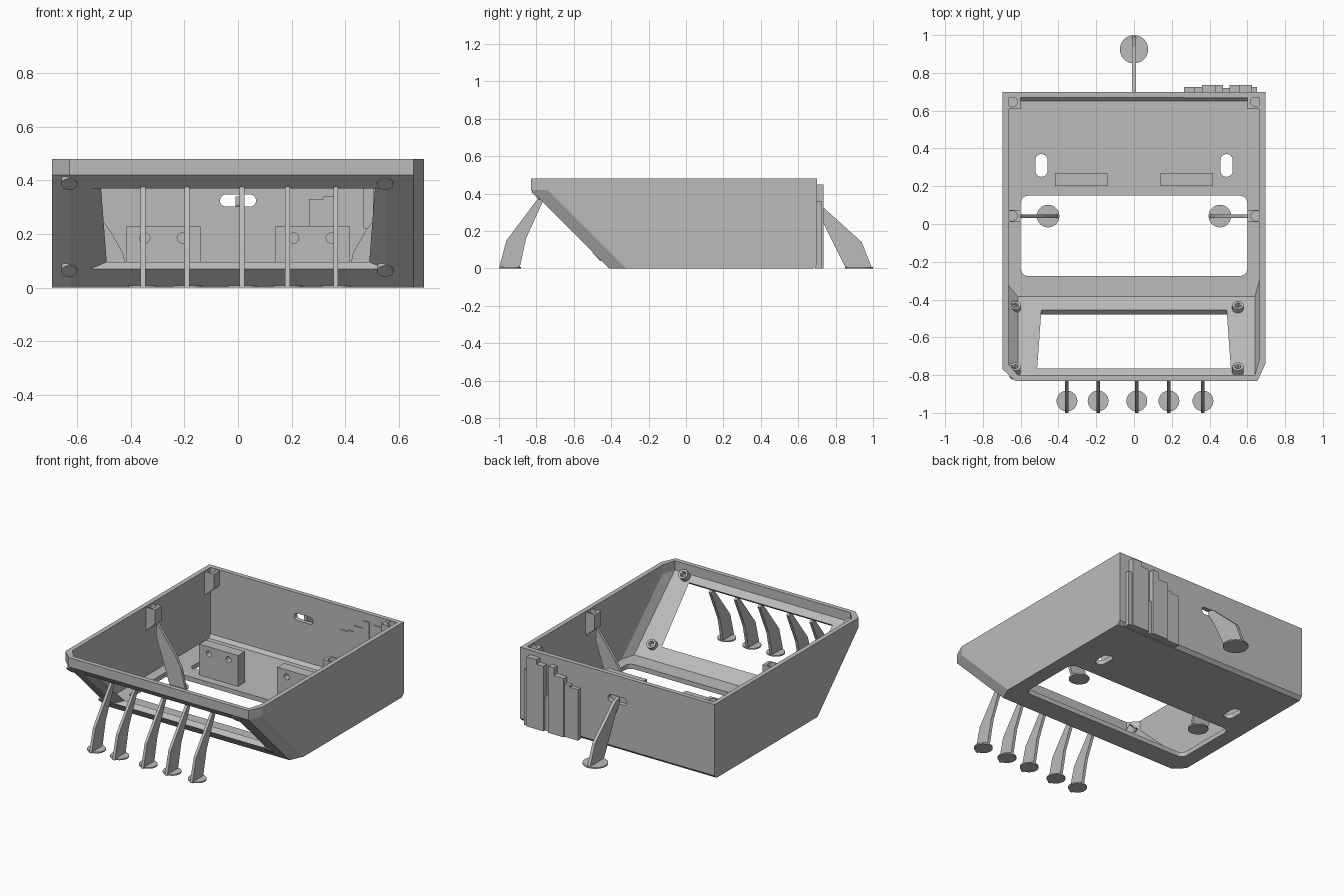
import bpy, bmesh, math
from mathutils import Vector, Matrix

if "Cube" in bpy.data.objects:
    bpy.data.objects.remove(bpy.data.objects["Cube"])

grey = bpy.data.materials.new("plain grey")
grey.diffuse_color = (0.5, 0.5, 0.5, 1)
grey.use_nodes = True
grey.node_tree.nodes["Principled BSDF"].inputs["Base Color"].default_value = grey.diffuse_color


def finish(name, bm, smooth=False):
    bmesh.ops.recalc_face_normals(bm, faces=bm.faces)
    me = bpy.data.meshes.new(name)
    bm.to_mesh(me)
    bm.free()
    me.materials.append(grey)
    ob = bpy.data.objects.new(name, me)
    bpy.context.collection.objects.link(ob)
    if smooth:
        bpy.context.view_layer.objects.active = ob
        ob.select_set(True)
        bpy.ops.object.shade_smooth_by_angle(angle=math.radians(35))
        ob.select_set(False)
    return ob


def hull(name, pts):
    bm = bmesh.new()
    for p in pts:
        bm.verts.new(p)
    bmesh.ops.convex_hull(bm, input=bm.verts)
    bmesh.ops.dissolve_limit(bm, angle_limit=0.01, verts=bm.verts, edges=bm.edges)
    return finish(name, bm)


def box(name, x0, x1, y0, y1, z0, z1):
    return hull(name, [(x, y, z) for x in (x0, x1) for y in (y0, y1) for z in (z0, z1)])


def prism(name, pts, axis, smooth=False):
    """Extrude a planar outline of 3D points along a vector."""
    bm = bmesh.new()
    a = Vector(axis)
    lo = [bm.verts.new(Vector(p) - a / 2) for p in pts]
    hi = [bm.verts.new(Vector(p) + a / 2) for p in pts]
    bm.faces.new(lo)
    bm.faces.new(hi)
    for i in range(len(pts)):
        j = (i + 1) % len(pts)
        bm.faces.new((lo[i], lo[j], hi[j], hi[i]))
    return finish(name, bm, smooth)


def rod(name, centre, r, h, direction=(0, 0, 1), seg=32):
    bm = bmesh.new()
    rot = Vector((0, 0, 1)).rotation_difference(Vector(direction)).to_matrix().to_4x4()
    bmesh.ops.create_cone(bm, cap_ends=True, segments=seg, radius1=r, radius2=r, depth=h,
                          matrix=Matrix.Translation(centre) @ rot)
    return finish(name, bm, True)


def rounded(cx, cy, hx, hy, r, n=6):
    """2D outline of a rounded rectangle."""
    out = []
    for k, (sx, sy) in enumerate(((1, 1), (-1, 1), (-1, -1), (1, -1))):
        for i in range(n + 1):
            t = math.pi / 2 * (k + i / n)
            out.append((cx + sx * (hx - r) + r * math.cos(t), cy + sy * (hy - r) + r * math.sin(t)))
    return out


def cut(target, cutters):
    for c in cutters:
        c.hide_render = True
        m = target.modifiers.new("cut", 'BOOLEAN')
        m.operation, m.object, m.solver = 'DIFFERENCE', c, 'EXACT'
    bpy.context.view_layer.objects.active = target
    for m in list(target.modifiers):
        bpy.ops.object.modifier_apply(modifier=m.name)
    for c in cutters:
        bpy.data.objects.remove(c, do_unlink=True)


# Open-topped shell with a sloped front and chamfered front corners
def shell_points(t, floor, top, shift):
    pts = []
    for z, y in ((top, -0.83 + t), (0.42, -0.83 + t), (floor, -0.41 - floor + shift)):
        pts += [(-0.63 + t * .5, y, z), (0.655 - t * .5, y, z),
                (-0.695 + t, y + 0.06, z), (0.695 - t, y + 0.09, z)]
    for x in (-0.695 + t, 0.695 - t):
        pts += [(x, 0.70 - t, top), (x, 0.70 - t, floor + 0.02), (x, 0.68 - t, floor)]
    return pts


shell = hull("enclosure_shell", shell_points(0, 0, 0.48, 0))
n_in = Vector((0, 1, 1)).normalized()     # inward direction of the sloped wall
cutters = [hull("cavity", shell_points(0.03, 0.03, 0.55, 0.055))]
cutters.append(prism("floor_opening", [(x, y, 0) for x, y in rounded(0, -0.0625, 0.6, 0.2125, 0.04)], (0, 0, 0.2)))
for s in (-1, 1):
    cutters.append(prism("floor_slot", [(x, y, 0) for x, y in rounded(s * 0.49, 0.31, 0.032, 0.06, 0.031)], (0, 0, 0.2)))
cutters.append(prism("rear_slot", [(x, 0.69, z) for x, z in rounded(0, 0.325, 0.067, 0.023, 0.022)], (0, 0.2, 0)))
# Display window, flared sideways towards the outside
win = []
for d, hx in ((-0.02, 0.585), (0.045, 0.475), (0.12, 0.475)):
    for z in (0.07, 0.37):
        for s in (-1, 1):
            win.append(Vector((s * hx, -0.41 - z, z)) + n_in * d)
cutters.append(hull("window_flare", win[:8]))
cutters.append(hull("window_through", win[4:]))
cut(shell, cutters)

# Hollow standoffs on the inside of the sloped wall
for x in (-0.63, 0.55):
    for y, z in ((-0.44, 0.10), (-0.765, 0.425)):
        so = rod("display_standoff", Vector((x, y, z)) - n_in * 0.02, 0.03, 0.07, n_in)
        cut(so, [rod("standoff_hole", Vector((x, y, z)) + n_in * 0.02, 0.016, 0.08, n_in)])

# Screw posts under the rim, tapering into the wall
for s in (-1, 1):
    for y0, y1 in ((0.61, 0.685), (0.01, 0.075)):
        xo, xi = s * 0.68, s * 0.60
        post = hull("screw_post", [(x, y, z) for y in (y0, y1)
                    for x, z in ((xo, 0.475), (xi, 0.475), (xi, 0.38), (xo, 0.31))])
        cut(post, [rod("screw_hole", (s * 0.645, (y0 + y1) / 2, 0.47), 0.027, 0.14)])

# Mounting blocks on the floor with front holes
for s in (-1, 1):
    blk = box("mounting_block", s * 0.14, s * 0.417, 0.20, 0.27, 0.025, 0.23)
    cut(blk, [rod("block_hole", (s * x, 0.20, 0.185), 0.019, 0.08, (0, 1, 0)) for x in (0.208, 0.348)])

# Stepped plates on the rear wall: x start, x end, outer y, top z
for x0, x1, y, z in ((0.265, 0.32, 0.725, 0.33), (0.32, 0.36, 0.725, 0.34),
                     (0.36, 0.43, 0.735, 0.38), (0.43, 0.47, 0.735, 0.43),
                     (0.47, 0.505, 0.72, 0.22), (0.505, 0.555, 0.735, 0.42),
                     (0.555, 0.625, 0.735, 0.45), (0.625, 0.65, 0.725, 0.36)):
    box("rear_stepped_plate", x0, x1, 0.69, y, 0, z)
    box("inner_stepped_plate", x0, x1, 0.664, 0.68, 0.02, z)

# Front support legs with round feet
front = ((-0.79, 0.375), (-0.96, 0.15), (-1.0, 0), (-0.89, 0), (-0.855, 0.16), (-0.765, 0.36))
for x in (-0.355, -0.19, 0.015, 0.185, 0.365):
    prism("front_support", [(x, y, z) for y, z in front], (0.018, 0, 0))
    rod("front_foot", (x, -0.937, 0.004), 0.055, 0.008)

# Rear support leg
rear = ((0.69, 0.34), (0.73, 0.33), (0.94, 0.14), (0.995, 0), (0.855, 0), (0.735, 0.24), (0.69, 0.31))
prism("rear_support", [(0, y, z) for y, z in rear], (0.02, 0, 0))
rod("rear_foot", (0, 0.925, 0.004), 0.075, 0.008)

# Inner support legs below the middle screw posts
inner = ((0.605, 0.385), (0.61, 0.30), (0.51, 0), (0.40, 0), (0.43, 0.13), (0.475, 0.21))
for s in (-1, 1):
    prism("inner_support", [(s * x, 0.042, z) for x, z in inner], (0, 0.018, 0))
    rod("inner_foot", (s * 0.455, 0.042, 0.004), 0.06, 0.008)
